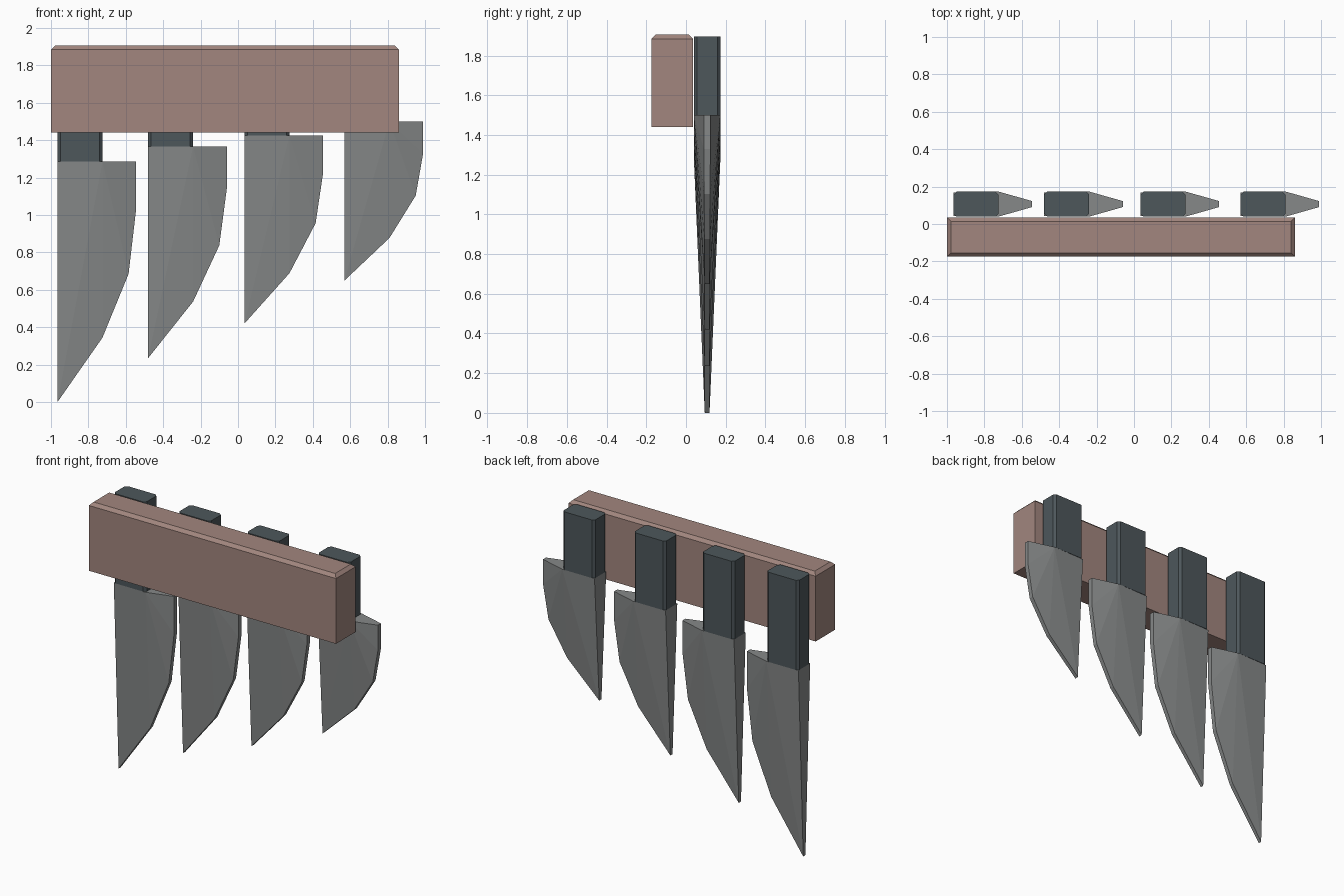
import bpy, bmesh

if "Cube" in bpy.data.objects:
    bpy.data.objects.remove(bpy.data.objects["Cube"])


def material(name, color):
    m = bpy.data.materials.new(name)
    m.diffuse_color = (*color, 1)
    m.use_nodes = True
    m.node_tree.nodes["Principled BSDF"].inputs["Base Color"].default_value = m.diffuse_color
    return m


def finish(name, bm, mat):
    bmesh.ops.recalc_face_normals(bm, faces=bm.faces)
    me = bpy.data.meshes.new(name)
    bm.to_mesh(me)
    bm.free()
    me.materials.append(mat)
    ob = bpy.data.objects.new(name, me)
    bpy.context.collection.objects.link(ob)
    return ob


def box(lo, hi):
    bm = bmesh.new()
    bmesh.ops.create_cube(bm, size=1)
    for v in bm.verts:
        v.co = [lo[i] if v.co[i] < 0 else hi[i] for i in range(3)]
    return bm


def chamfer(bm, test, width):
    bmesh.ops.bevel(bm, geom=[e for e in bm.edges if test(e)], offset=width,
                    segments=1, affect='EDGES', clamp_overlap=True)


wood = material("wood", (0.36, 0.24, 0.21))
grip = material("grip", (0.075, 0.095, 0.105))
steel = material("steel", (0.24, 0.25, 0.25))

# Rack bar with chamfered top rim
bar = box((-1.0, -0.175, 1.44), (0.86, 0.035, 1.905))
chamfer(bar, lambda e: all(v.co.z > 1.9 for v in e.verts), 0.021)
finish("rack_bar", bar, wood)

YC, HALF = 0.1065, 0.067
# Blade outline: offset from spine, fraction of length, half thickness
OUTLINE = [(0, 1, HALF - 0.004), (0.24, 1, HALF), (0.42, 1, 0.016), (0.42, 0.8, 0.016),
           (0.38, 0.533, 0.015), (0.24, 0.267, 0.014), (0, 0, 0.012)]

# Knives: spine x, blade top z, tip z
for i, (x, top, tip) in enumerate([(-0.965, 1.285, 0.0), (-0.48, 1.365, 0.235),
                                   (0.035, 1.425, 0.42), (0.57, 1.5, 0.65)], 1):
    # Handle with chamfered upright edges
    h = box((x, YC - HALF, top), (x + 0.24, YC + HALF, 1.895))
    chamfer(h, lambda e: abs(e.verts[0].co.z - e.verts[1].co.z) > 0.1, 0.016)
    finish(f"handle_{i}", h, grip)

    # Wedge blade, thick at the spine and thin at the edge and tip
    b = bmesh.new()
    for dx, f, t in OUTLINE:
        for side in (-1, 1):
            b.verts.new((x + dx, YC + side * t, tip + f * (top - tip)))
    bmesh.ops.convex_hull(b, input=b.verts)
    finish(f"blade_{i}", b, steel)
